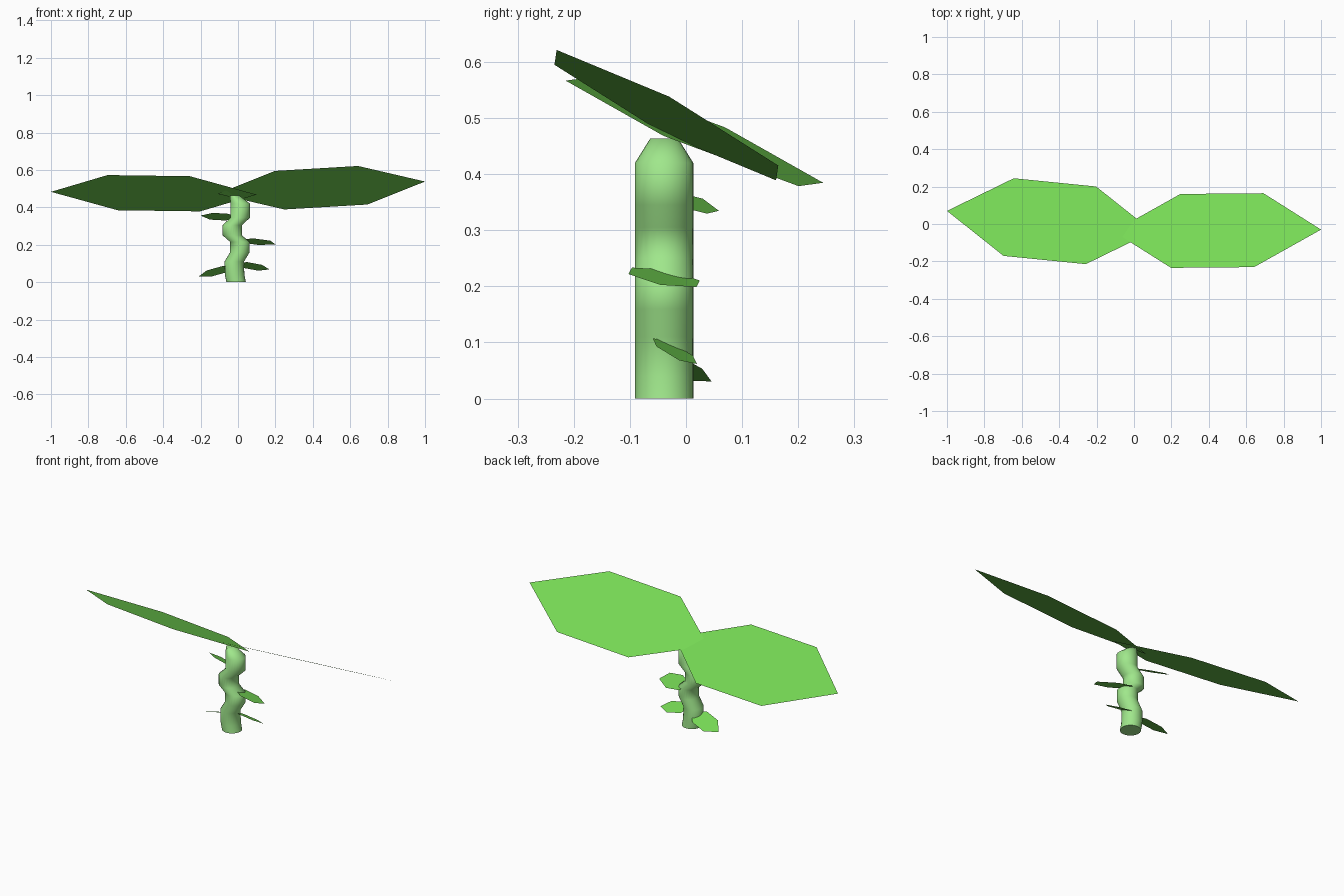
import bpy, bmesh, math
from mathutils import Vector

if "Cube" in bpy.data.objects:
    bpy.data.objects.remove(bpy.data.objects["Cube"])


def material(name, color):
    m = bpy.data.materials.new(name)
    m.diffuse_color = color
    m.use_nodes = True
    m.node_tree.nodes["Principled BSDF"].inputs["Base Color"].default_value = m.diffuse_color
    return m


LEAF = material("leaf_green", (0.18, 0.69, 0.09, 1))
STEM = material("stem_green", (0.35, 0.80, 0.26, 1))


def add_object(name, bm, mat):
    me = bpy.data.meshes.new(name)
    bm.to_mesh(me)
    bm.free()
    me.materials.append(mat)
    ob = bpy.data.objects.new(name, me)
    bpy.context.collection.objects.link(ob)
    return ob


def leaf(name, centre, along, across, k):
    """Flat hexagonal leaf: tip at centre+along, sides at +-across."""
    c, u, w = Vector(centre), Vector(along), Vector(across)
    bm = bmesh.new()
    pts = [c + u, c + k * u + w, c - k * u + w, c - u, c - k * u - w, c + k * u - w]
    face = bm.faces.new([bm.verts.new(p) for p in pts])
    face.normal_update()
    if face.normal.z < 0:
        face.normal_flip()
    return add_object(name, bm, LEAF)


# Wavy stem: horizontal rings swaying left and right, (height, x, radius)
rings = [(0, -.01, .052), (.04, -.018, .052), (.11, -.02, .052), (.16, .01, .052),
         (.215, .01, .052), (.25, -.03, .052), (.305, -.03, .052), (.345, .012, .052),
         (.42, .012, .052), (.463, -.018, .025)]
SIDES = 24
bm = bmesh.new()
loops = [[bm.verts.new((x + r * math.cos(a), -.039 + r * math.sin(a), z))
          for a in (2 * math.pi * i / SIDES for i in range(SIDES))] for z, x, r in rings]
for lo, hi in zip(loops, loops[1:]):
    for i in range(SIDES):
        j = (i + 1) % SIDES
        bm.faces.new((lo[i], lo[j], hi[j], hi[i]))
bm.faces.new(loops[0][::-1])
bm.faces.new(loops[-1])
stem = add_object("stem", bm, STEM)
bpy.context.view_layer.objects.active = stem
stem.select_set(True)
bpy.ops.object.shade_smooth_by_angle(angle=math.radians(60))

# Large top leaves
leaf("right_top_leaf", (.445, -.035, .505), (.555, .005, .033), (.025, .1975, -.103), .4)
leaf("left_top_leaf", (-.45, .015, .4755), (-.55, .055, .0075), (.0275, .2075, -.094), .4)

# Small leaves along the stem
leaf("upper_left_leaf", (-.10, .005, .35), (-.10, .025, .006), (-.008, .043, -.018), .42)
leaf("middle_right_leaf", (.10, -.039, .216), (.10, -.007, -.0135), (-.03, .0605, -.0115), .43)
leaf("lower_right_leaf", (.078, -.02, .0845), (.09, .008, -.0165), (-.01, .036, -.0155), .45)
leaf("lower_left_leaf", (-.113, -.01, .058), (-.097, .02, -.027), (.013, .047, -.016), .42)
